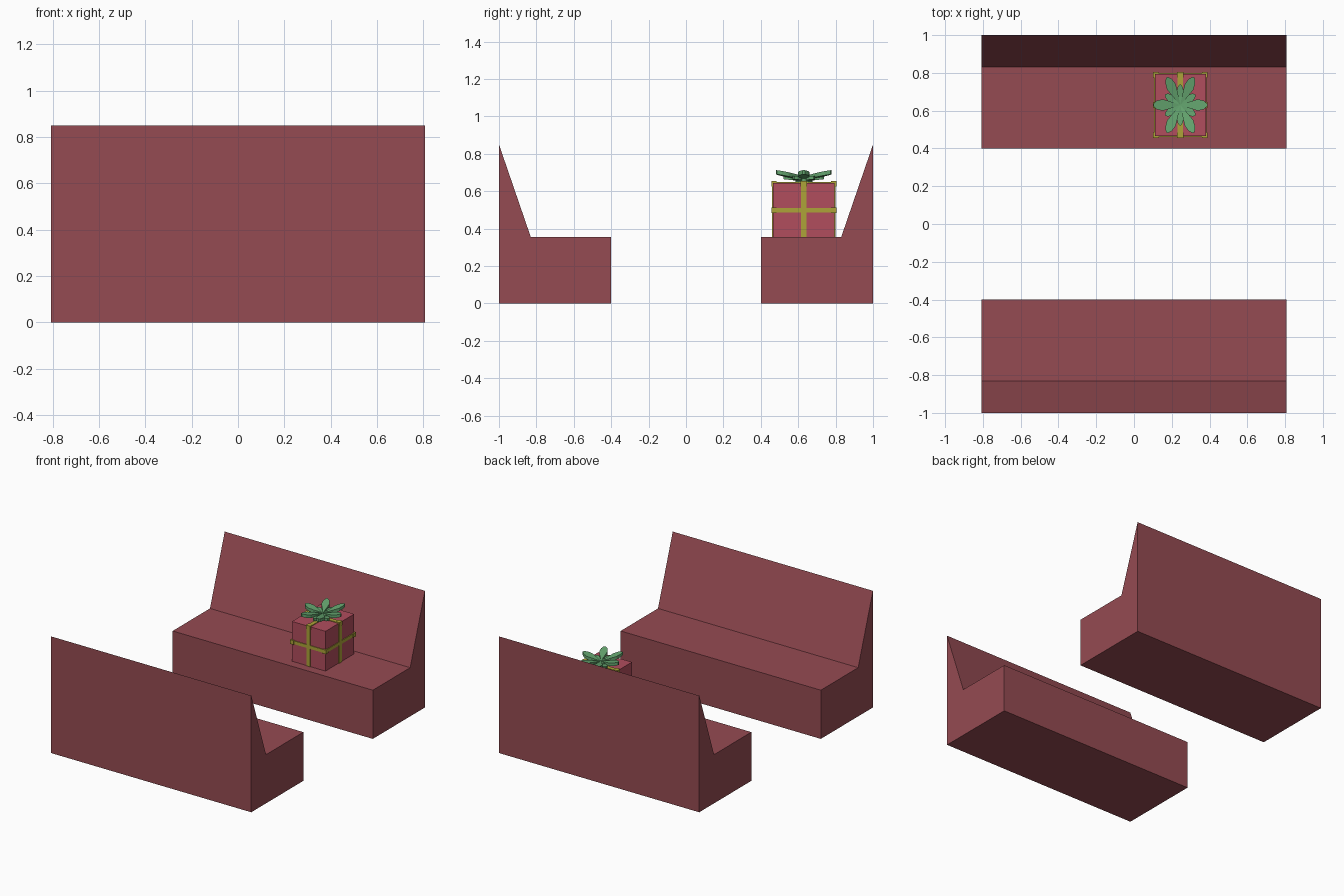
import bpy, math
from mathutils import Vector

if "Cube" in bpy.data.objects:
    bpy.data.objects.remove(bpy.data.objects["Cube"])


def material(name, rgb):
    m = bpy.data.materials.new(name)
    m.diffuse_color = (*rgb, 1)
    m.use_nodes = True
    m.node_tree.nodes["Principled BSDF"].inputs["Base Color"].default_value = m.diffuse_color
    return m


BENCH = material("maroon", (0.30, 0.07, 0.085))
WRAP = material("red_wrap", (0.44, 0.075, 0.11))
GOLD = material("gold", (0.42, 0.37, 0.04))
GREEN = material("green", (0.13, 0.38, 0.16))


def add_mesh(name, verts, faces, mat):
    me = bpy.data.meshes.new(name)
    me.from_pydata(verts, [], faces)
    me.materials.append(mat)
    ob = bpy.data.objects.new(name, me)
    bpy.context.collection.objects.link(ob)
    return ob


def prism(bottom, top):
    """Closed solid between two matching outlines."""
    n = len(bottom)
    faces = [list(range(n))[::-1], list(range(n, 2 * n))]
    faces += [[i, (i + 1) % n, n + (i + 1) % n, n + i] for i in range(n)]
    return bottom + top, faces


def boxes(name, spans, mat):
    """One object from several boxes given as (x0, x1, y0, y1, z0, z1)."""
    verts, faces = [], []
    for x0, x1, y0, y1, z0, z1 in spans:
        ring = [(x0, y0), (x1, y0), (x1, y1), (x0, y1)]
        v, f = prism([(*p, z0) for p in ring], [(*p, z1) for p in ring])
        faces += [[i + len(verts) for i in q] for q in f]
        verts += v
    return add_mesh(name, verts, faces, mat)


# Two facing benches with sloped backrests
PROFILE = [(0.4, 0), (1, 0), (1, 0.85), (0.83, 0.355), (0.4, 0.355)]
for name, s in (("back_bench", 1), ("front_bench", -1)):
    prof = [(s * y, z) for y, z in PROFILE]
    if s < 0:
        prof.reverse()
    v, f = prism([(-0.807, *p) for p in prof], [(0.807, *p) for p in prof])
    add_mesh(name, v, f, BENCH)

# Wrapped box
CX, CY, HX, HY = 0.245, 0.63, 0.135, 0.165
Z0, Z1 = 0.355, 0.645
boxes("gift_box", [(CX - HX, CX + HX, CY - HY, CY + HY, Z0, Z1)], WRAP)

# Ribbon strips with raised folds at the corners
W, T, E, C = 0.015, 0.005, 0.009, 0.02
ZM = 0.498
strips = [(CX - W, CX + W, CY - HY - T, CY + HY + T, Z0, Z1 + T),
          (CX - HX - T, CX + HX + T, CY - W, CY + W, Z0, Z1 + T),
          (CX - HX - T, CX + HX + T, CY - HY - T, CY + HY + T, ZM - W + 0.003, ZM + W - 0.003)]
boxes("ribbon", strips, GOLD)
folds = []


def span(c, half, s):
    return sorted((c + s * (half + E), c + s * (half - C)))


for s in (-1, 1):
    folds.append((CX - W - .002, CX + W + .002, *span(CY, HY, s), Z1 - C, Z1 + E))
    folds.append((*span(CX, HX, s), CY - W - .002, CY + W + .002, Z1 - C, Z1 + E))
    for t in (-1, 1):
        folds.append((*span(CX, HX, s), *span(CY, HY, t), ZM - W, ZM + W))
boxes("ribbon_folds", folds, GOLD)


# Star bow made of tilted leaves
def bow(name, length, half, start, base, rise, thick):
    outline = [(0, 0), (0.4, -0.65), (0.66, -1), (0.87, -0.75), (1, -0.2),
               (1, 0.2), (0.87, 0.75), (0.66, 1), (0.4, 0.65)]
    verts, faces = [], []
    for k in range(6):
        a = start + k * math.pi / 3
        ca, sa = math.cos(a), math.sin(a)
        low = []
        for r, w in outline:
            r, w = r * length, w * half
            low.append(Vector((CX + r * ca - w * sa,
                               CY + 1.18 * (r * sa + w * ca),
                               base + rise * r / length)))
        v, f = prism(low, [p + Vector((0, 0, thick)) for p in low])
        faces += [[i + len(verts) for i in q] for q in f]
        verts += v
    return add_mesh(name, verts, faces, GREEN)


bow("bow_upper_leaves", 0.143, 0.026, 0, 0.658, 0.032, 0.022)
bow("bow_lower_leaves", 0.092, 0.018, math.pi / 6, 0.652, 0.012, 0.018)

# Bow centre
bpy.ops.mesh.primitive_cylinder_add(vertices=12, radius=0.045, depth=0.03,
                                    location=(CX, CY, 0.665))
hub = bpy.context.object
hub.name = "bow_centre"
hub.data.materials.append(GREEN)
